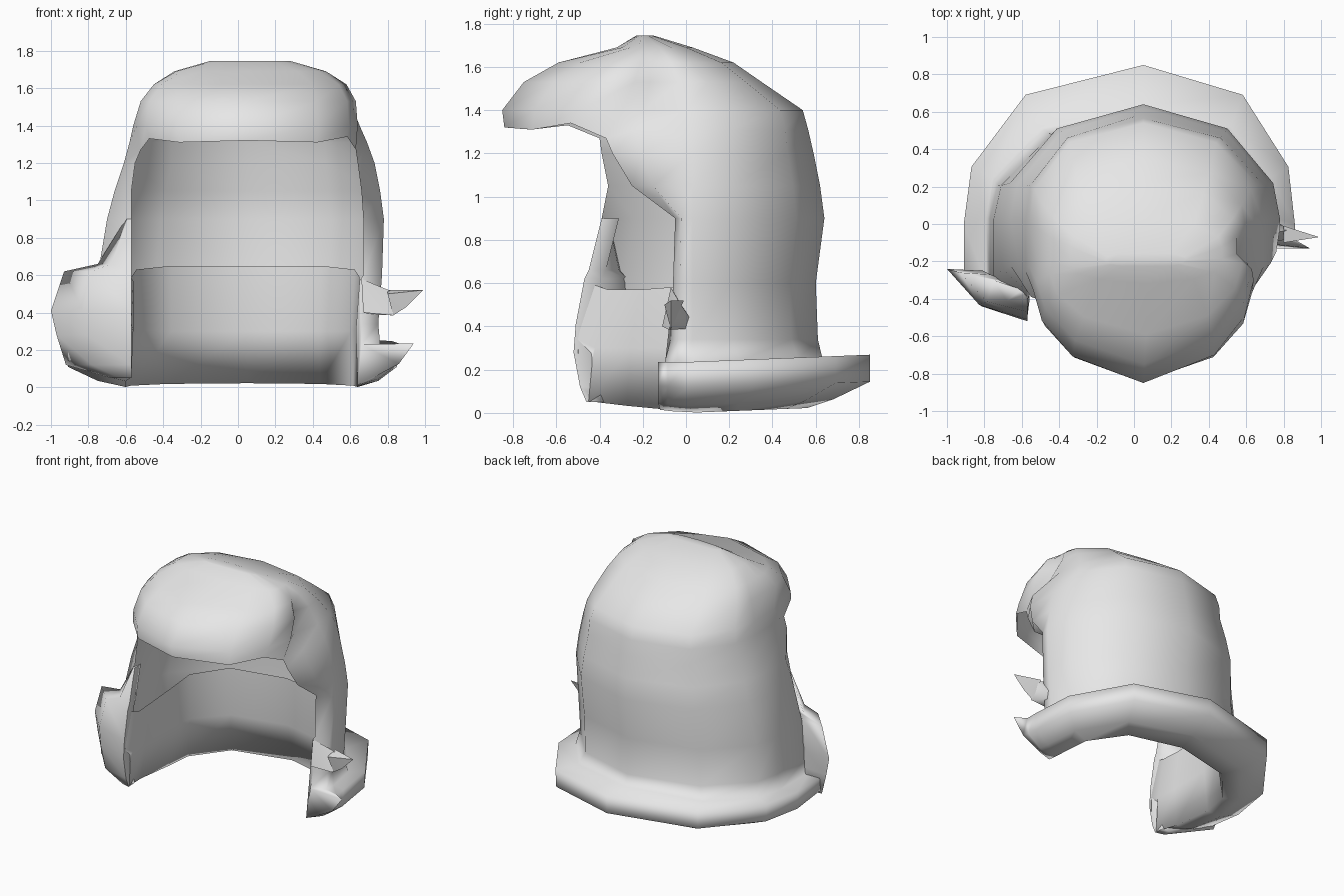
import bpy, bmesh, math

if "Cube" in bpy.data.objects:
    bpy.data.objects.remove(bpy.data.objects["Cube"], do_unlink=True)

grey = bpy.data.materials.new("light grey")
grey.use_nodes = True
grey.diffuse_color = (0.8, 0.8, 0.8, 1)
grey.node_tree.nodes["Principled BSDF"].inputs["Base Color"].default_value = (0.8, 0.8, 0.8, 1)

BACK = [math.radians(a) for a in (162, 128, 90, 52, 18)]
FRINGE = [math.radians(a) for a in (22, 48, 90, 132, 158)]
MIDDLE = 0.05


def finish(bm, name, angle):
    bmesh.ops.recalc_face_normals(bm, faces=bm.faces[:])
    mesh = bpy.data.meshes.new(name)
    bm.to_mesh(mesh)
    bm.free()
    mesh.materials.append(grey)
    ob = bpy.data.objects.new(name, mesh)
    bpy.context.collection.objects.link(ob)
    bpy.ops.object.select_all(action='DESELECT')
    ob.select_set(True)
    bpy.context.view_layer.objects.active = ob
    bpy.ops.object.shade_smooth_by_angle(angle=math.radians(angle))


def bridge(bm, a, b, closed):
    n = len(a) if closed else min(len(a), len(b)) - 1
    for i in range(n):
        j = (i + 1) % len(a)
        bm.faces.new((a[i], a[j], b[j], b[i]))


def power(v, e):
    return math.copysign(abs(v) ** e, v)


def arc(e, z, xl, xr, yb, yc, fxl, yl, fxr, yr, yf=None):
    """Horizontal section: front edge, side, round back, side, front edge, optional fringe."""
    pts = [(fxl, yl), (xl, yl + 0.35 * (yc - yl)), (xl, yc)]
    for t in BACK:
        w = xr - MIDDLE if math.cos(t) > 0 else MIDDLE - xl
        pts.append((MIDDLE + w * power(math.cos(t), e),
                    yc + (yb - yc) * power(math.sin(t), e)))
    pts += [(xr, yc), (xr, yr + 0.35 * (yc - yr)), (fxr, yr)]
    if yf is not None:
        for t in FRINGE:
            base = yr + (yl - yr) * t / math.pi
            pts.append(((fxl + fxr) / 2 + (fxr - fxl) / 2 * power(math.cos(t), 1.1),
                        base + (yf - base) * power(math.sin(t), 1.1)))
    # The hem rises gently towards back and front
    if z < 0.2:
        return [(x, y, z + 0.04 * max(0, y) + 0.12 * max(0, -y)) for x, y in pts]
    return [(x, y, z + (0.04 * max(0, y) if z < 0.27 else 0)) for x, y in pts]


# z, left x, right x, back y, centre y, front edges (x, y twice), fringe y
crown = [
    (1.745, -.15, .28, -.15, -.19, -.13, -.21, .25, -.21, -.23),
    (1.69, -.34, .47, .03, -.12, -.33, -.24, .46, -.22, -.32),
    (1.62, -.45, .55, .22, -.07, -.45, -.27, .58, -.21, -.59),
    (1.53, -.51, .60, .35, -.03, -.52, -.31, .63, -.24, -.75),
    (1.40, -.56, .65, .54, .00, -.54, -.35, .64, -.30, -.85),
    (1.31, -.58, .69, .565, .02, -.52, -.40, .63, -.37, -.84),
]
sides = [
    (1.20, -.61, .73, .59, .03, -.55, -.39, .64, -.34),
    (1.05, -.66, .76, .62, .03, -.57, -.36, .66, -.25),
    (0.90, -.70, .78, .64, .03, -.57, -.39, .67, -.05),
    (0.60, -.75, .77, .60, .03, -.58, -.45, .67, -.06),
    (0.34, -.77, .75, .61, .03, -.57, -.50, .66, -.07),
]
# Flared hem, its underside, and the inner wall back up
hem = [
    (0.23, -.79, .76, .63, .03, -.57, -.50, .66, -.10),
    (0.235, -.91, .86, .85, 0, -.60, -.46, .94, -.13),
    (0.11, -.91, .85, .85, 0, -.62, -.46, .86, -.13),
    (0.035, -.75, .75, .68, 0, -.60, -.46, .72, -.13),
    (0.00, -.60, .64, .56, .05, -.57, -.45, .64, -.12),
    (0.30, -.57, .63, .51, .05, -.56, -.42, .63, -.06),
    (0.65, -.57, .65, .50, .05, -.56, -.36, .65, -.06),
]

# Main shell: crown and fringe, sides, hem
bm = bmesh.new()
sections = []
for roundness, rows in ((0.9, crown), (1.0, sides), (0.87, hem)):
    sections += [arc(roundness, *row) for row in rows]
rings = [[bm.verts.new(p) for p in s] for s in sections]
bm.faces.new(rings[0])
for k in range(len(rings) - 1):
    bridge(bm, rings[k], rings[k + 1], closed=k + 1 < len(crown))
# Wavy fringe edge, and inner wall dropping towards the front
for i, dz in ((0, -.04), (10, -.04), (11, .03), (13, .01), (15, .02)):
    rings[len(crown) - 1][i].co.z += dz
for i, dz in ((0, .08), (1, .08), (2, .06), (3, .02), (7, .02), (8, .06), (9, .08), (10, .08)):
    rings[-1][i].co.z -= dz
# Dent behind the swept temple on one side
for k in (3, 4):
    rings[k][9].co.x -= 0.05
# Close the front ends between outer and inner walls
for col in (0, 10):
    bm.faces.new([r[col] for r in rings[len(crown) + 3:]])
finish(bm, "hair_shell", 105)

# Flared lock in front of one side: z, tip x, tip y, front y
lock = [(.05, -.68, -.38, -.46), (.12, -.92, -.27, -.49), (.28, -.97, -.25, -.52),
        (.41, -1.0, -.24, -.51), (.62, -.93, -.26, -.47), (.66, -.75, -.30, -.45),
        (.90, -.60, -.35, -.39)]
bm = bmesh.new()
rings = []
for z, tx, ty, fy in lock:
    reach = -.57 - tx
    ring = [(-.57, fy), (-.57 - .6 * reach, fy + .4 * (ty - fy) - .03 * min(1, 4 * reach)),
            (tx, ty), (-.57 - .55 * reach, ty - .01), (-.575, fy + .08)]
    rings.append([bm.verts.new((x, y, z)) for x, y in ring])
for a, b in zip(rings, rings[1:]):
    bridge(bm, a, b, closed=True)
bm.faces.new(rings[0])
bm.faces.new(rings[-1])
finish(bm, "side_lock", 90)


# Small pointed tuft on the other side
def hull(name, pts):
    bm = bmesh.new()
    for p in pts:
        bm.verts.new(p)
    bmesh.ops.convex_hull(bm, input=bm.verts[:])
    finish(bm, name, 80)


hull("tuft_base", [(.66, -.07, .58), (.70, .05, .39), (.67, -.11, .40),
                   (.83, -.08, .385), (.83, -.03, .51)])
hull("tuft_tip", [(.80, -.10, .50), (.80, -.01, .52), (.83, -.07, .385),
                  (.90, -.07, .43), (.99, -.07, .52), (.86, -.06, .49)])
